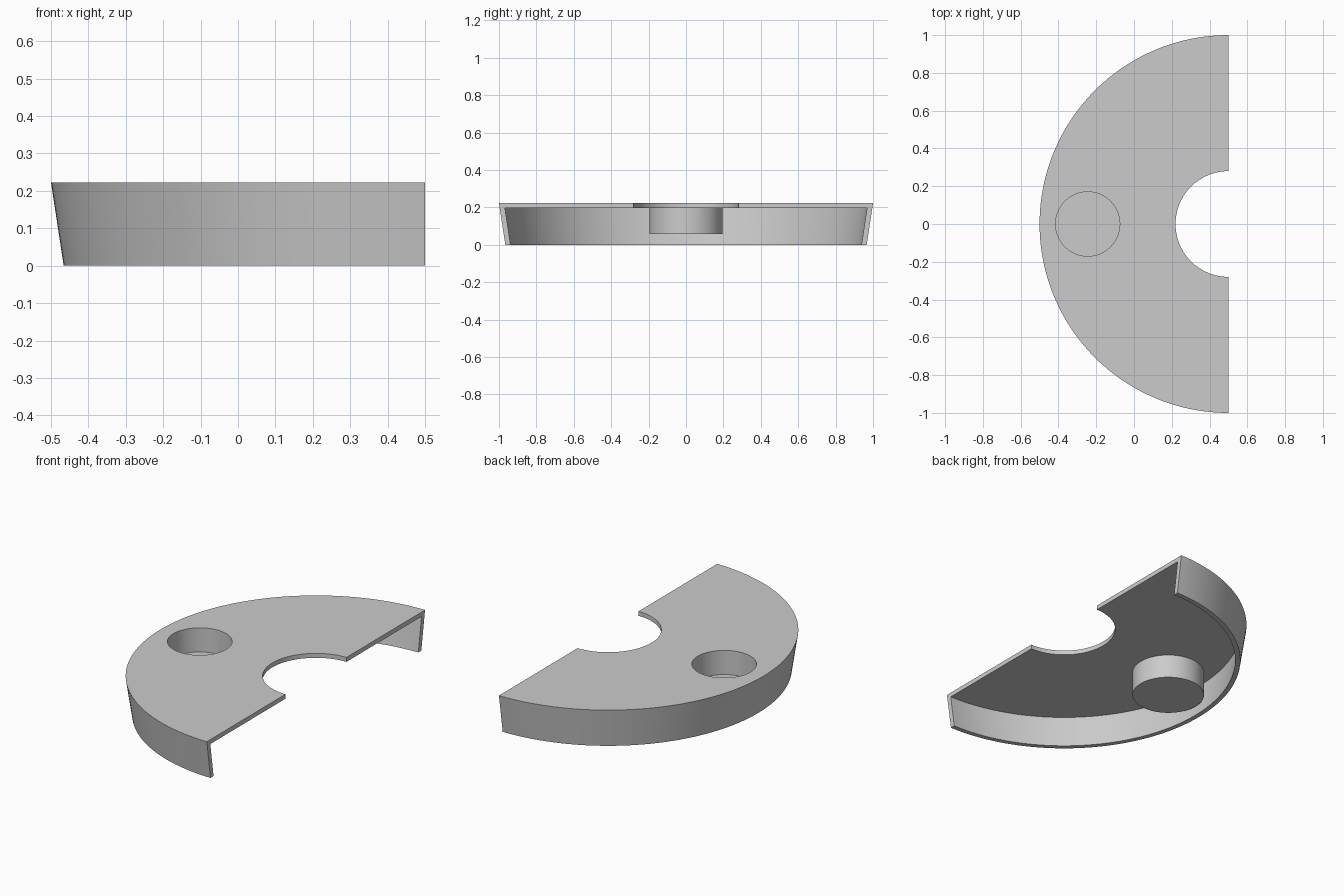
import bpy, bmesh
from math import sin, cos, pi, radians

cube = bpy.data.objects.get("Cube")
if cube:
    bpy.data.objects.remove(cube, do_unlink=True)

TOP, SKIN = 0.223, 0.026
CENTRE_X = 0.5
CUP_X, CUP_R, CUP_BOTTOM = -0.245, 0.17, 0.057

grey = bpy.data.materials.new("plain grey")
grey.use_nodes = True
colour = (0.6, 0.6, 0.6, 1)
grey.diffuse_color = colour
grey.node_tree.nodes["Principled BSDF"].inputs["Base Color"].default_value = colour


def make_object(name, bm):
    bmesh.ops.recalc_face_normals(bm, faces=bm.faces[:])
    mesh = bpy.data.meshes.new(name)
    bm.to_mesh(mesh)
    bm.free()
    mesh.materials.append(grey)
    obj = bpy.data.objects.new(name, mesh)
    bpy.context.collection.objects.link(obj)
    return obj


def half_turn(name, profile, steps=96):
    """Sweep a closed (radius, height) section through half a circle."""
    bm = bmesh.new()
    rings = []
    for i in range(steps + 1):
        a = pi / 2 + pi * i / steps
        rings.append([bm.verts.new((CENTRE_X + r * cos(a), r * sin(a), z))
                      for r, z in profile])
    n = len(profile)
    for a, b in zip(rings, rings[1:]):
        for j in range(n):
            k = (j + 1) % n
            bm.faces.new((a[j], a[k], b[k], b[j]))
    bm.faces.new(rings[0])
    bm.faces.new(rings[-1][::-1])
    return make_object(name, bm)


def cylinder(name, radius, low, high):
    bm = bmesh.new()
    bmesh.ops.create_cone(bm, cap_ends=True, segments=64, radius1=radius,
                          radius2=radius, depth=high - low)
    bmesh.ops.translate(bm, verts=bm.verts[:], vec=(CUP_X, 0, (low + high) / 2))
    return make_object(name, bm)


def combine(target, tool, operation):
    bpy.context.view_layer.objects.active = target
    mod = target.modifiers.new(operation.lower(), "BOOLEAN")
    mod.operation, mod.object, mod.solver = operation, tool, "EXACT"
    bpy.ops.object.modifier_apply(modifier=mod.name)
    bpy.data.objects.remove(tool, do_unlink=True)


# Half-ring lid with a tapered outer skirt
lid = half_turn("half_ring_lid", [
    (0.28, TOP), (1.0, TOP), (0.966, 0), (0.938, 0),
    (0.968, TOP - SKIN), (0.28, TOP - SKIN)])

# Round cup sunk through the lid
combine(lid, cylinder("cup_body", CUP_R + SKIN, CUP_BOTTOM, TOP - SKIN / 2), "UNION")
combine(lid, cylinder("cup_bore", CUP_R, CUP_BOTTOM + SKIN, TOP + 0.1), "DIFFERENCE")

# Smooth curved walls, keep the rims crisp
bpy.ops.object.select_all(action="DESELECT")
lid.select_set(True)
bpy.context.view_layer.objects.active = lid
bpy.ops.object.shade_smooth_by_angle(angle=radians(30))
